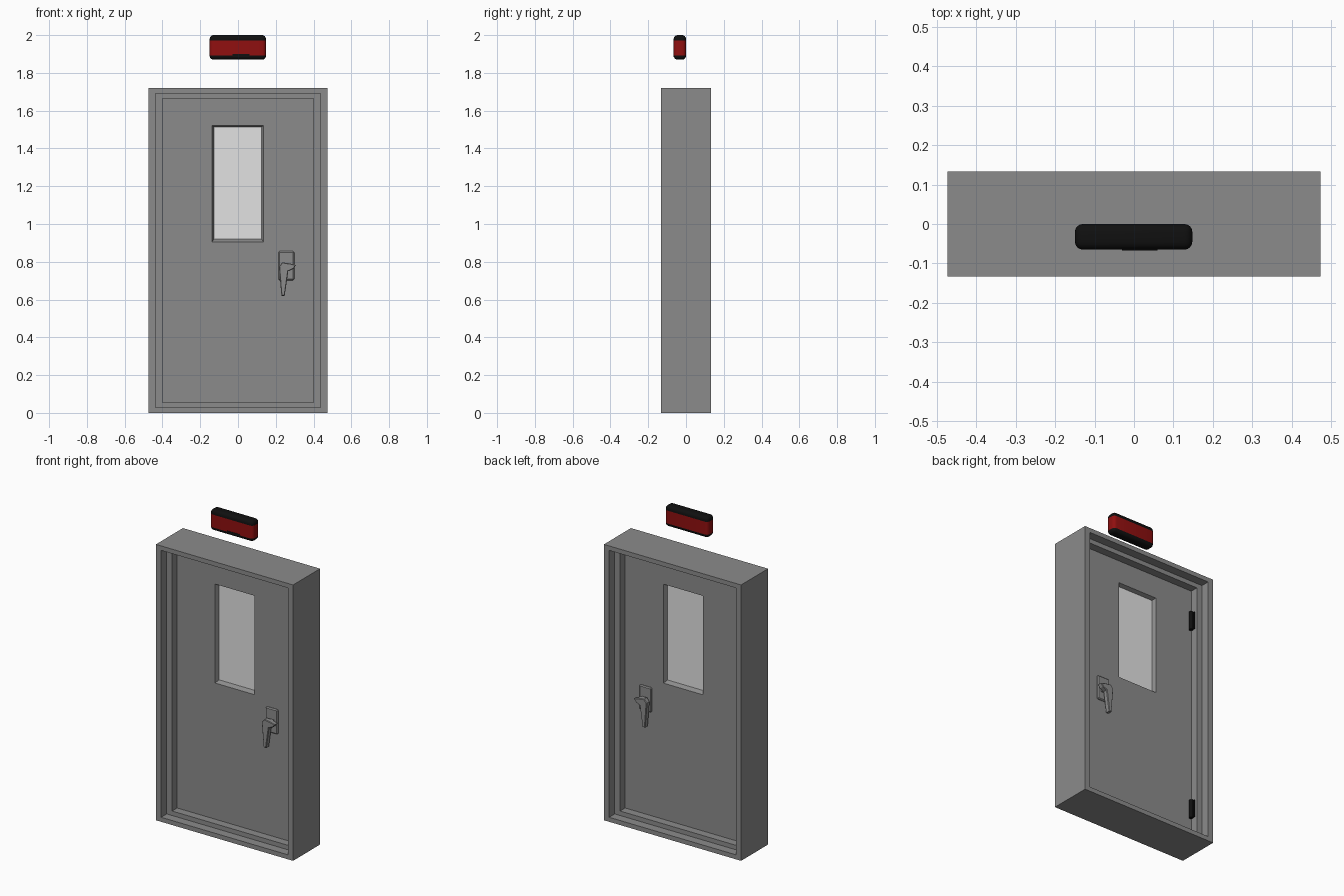
import bpy
import bmesh
from mathutils import Matrix

if "Cube" in bpy.data.objects:
    bpy.data.objects.remove(bpy.data.objects["Cube"])


def material(name, r, g, b):
    mat = bpy.data.materials.new(name)
    mat.use_nodes = True
    mat.diffuse_color = (r, g, b, 1)
    mat.node_tree.nodes["Principled BSDF"].inputs["Base Color"].default_value = (r, g, b, 1)
    return mat


GREY = material("grey_steel", 0.26, 0.26, 0.26)
GLASS = material("pale_glass", 0.76, 0.76, 0.76)
RED = material("dark_red", 0.28, 0.005, 0.005)
BLACK = material("black", 0.005, 0.005, 0.005)


def finish(name, bm, *mats):
    bmesh.ops.recalc_face_normals(bm, faces=bm.faces)
    mesh = bpy.data.meshes.new(name)
    bm.to_mesh(mesh)
    bm.free()
    obj = bpy.data.objects.new(name, mesh)
    bpy.context.collection.objects.link(obj)
    for mat in mats:
        mesh.materials.append(mat)
    return obj


def box(name, x, y, z, mat, bevel=0):
    """Box from (low, high) ranges."""
    bm = bmesh.new()
    bmesh.ops.create_cube(bm, size=1)
    for v in bm.verts:
        v.co = [lo + (c + 0.5) * (hi - lo) for c, (lo, hi) in zip(v.co, (x, y, z))]
    if bevel:
        bmesh.ops.bevel(bm, geom=bm.edges[:], offset=bevel, segments=1, affect='EDGES')
    return finish(name, bm, mat)


def rect_ring(name, half, mat):
    """Closed band through rectangles (x0, x1, z0, z1, depth), mirrored front to back."""
    rects = [r[:4] + (-r[4],) for r in half] + list(reversed(half))
    bm = bmesh.new()
    loops = [[bm.verts.new(p) for p in ((x0, y, z0), (x1, y, z0), (x1, y, z1), (x0, y, z1))]
             for x0, x1, z0, z1, y in rects]
    for a, b in zip(loops, loops[1:] + loops[:1]):
        for i in range(4):
            j = (i + 1) % 4
            bm.faces.new((a[i], a[j], b[j], b[i]))
    return finish(name, bm, mat)


# Door frame with two steps on each face
W, H, D = 0.473, 1.72, 0.133


def inset(dx, dz, depth):
    return (-W + dx, W - dx, dz, H - dz, depth)


rect_ring("door_frame", [inset(0, 0, D), inset(0.036, 0.028, D), inset(0.036, 0.028, 0.078),
                         inset(0.073, 0.056, 0.078), inset(0.073, 0.056, 0.02)], GREY)

# Door leaf with a sloped window opening, and the pane
rect_ring("door_leaf", [inset(0.071, 0.054, 0.028), (-0.138, 0.135, 0.905, 1.522, 0.028),
                        (-0.127, 0.124, 0.92, 1.512, 0.004)], GREY)
box("window_pane", (-0.13, 0.127), (-0.005, 0.005), (0.917, 1.515), GLASS)

# Handle on each face: bevelled plate, hub and drooping lever
LEVER = [(0.217, 0.776), (0.235, 0.797), (0.277, 0.791), (0.307, 0.782), (0.293, 0.762),
         (0.266, 0.75), (0.247, 0.62), (0.23, 0.62), (0.219, 0.745)]


def lever(name, side):
    bm = bmesh.new()
    face = bm.faces.new([bm.verts.new((x, side * 0.05, z)) for x, z in LEVER])
    top = bmesh.ops.extrude_face_region(bm, geom=[face])["geom"]
    front = [f for f in top if isinstance(f, bmesh.types.BMFace)]
    bmesh.ops.translate(bm, vec=(0, side * 0.024, 0),
                        verts=[v for v in top if isinstance(v, bmesh.types.BMVert)])
    bmesh.ops.recalc_face_normals(bm, faces=bm.faces)
    bmesh.ops.inset_region(bm, faces=front, thickness=0.004, depth=0.004)
    return finish(name, bm, GREY)


for label, side in (("front", -1), ("back", 1)):
    def span(a, b):
        return tuple(sorted((side * a, side * b)))
    box(label + "_handle_plate", (0.214, 0.298), span(0.02, 0.038), (0.702, 0.856), GREY, 0.006)
    box(label + "_handle_hub", (0.238, 0.276), span(0.034, 0.055), (0.753, 0.79), GREY)
    lever(label + "_handle_lever", side)

# Hinges on the back: barrel and leaf
for label, z in (("upper", 1.46), ("lower", 0.23)):
    bm = bmesh.new()
    bmesh.ops.create_cone(bm, cap_ends=True, segments=12, radius1=0.012, radius2=0.012, depth=0.115,
                          matrix=Matrix.Translation((-0.388, 0.04, z)))
    finish(label + "_hinge_barrel", bm, BLACK)
    box(label + "_hinge_leaf", (-0.401, -0.394), (0.028, 0.06), (z - 0.055, z + 0.055), BLACK)

# Rounded warning lamp floating above, red between black caps
lamp = box("warning_lamp", (-0.15, 0.148), (-0.065, 0), (1.87, 2.0), RED)
lamp.data.materials.append(BLACK)
bm = bmesh.new()
bm.from_mesh(lamp.data)
bmesh.ops.bevel(bm, geom=bm.edges[:], offset=0.02, segments=4, profile=0.5, affect='EDGES')
for height in (1.892, 1.972):
    bmesh.ops.bisect_plane(bm, geom=bm.verts[:] + bm.edges[:] + bm.faces[:],
                           plane_co=(0, 0, height), plane_no=(0, 0, 1))
for f in bm.faces:
    f.material_index = 0 if 1.892 < f.calc_center_median().z < 1.972 else 1
bm.to_mesh(lamp.data)
bm.free()
bpy.ops.object.select_all(action='DESELECT')
lamp.select_set(True)
bpy.context.view_layer.objects.active = lamp
bpy.ops.object.shade_smooth_by_angle()

# Small black tab on the lamp front
box("lamp_tab", (-0.03, 0.06), (-0.067, -0.06), (1.885, 1.899), BLACK)
